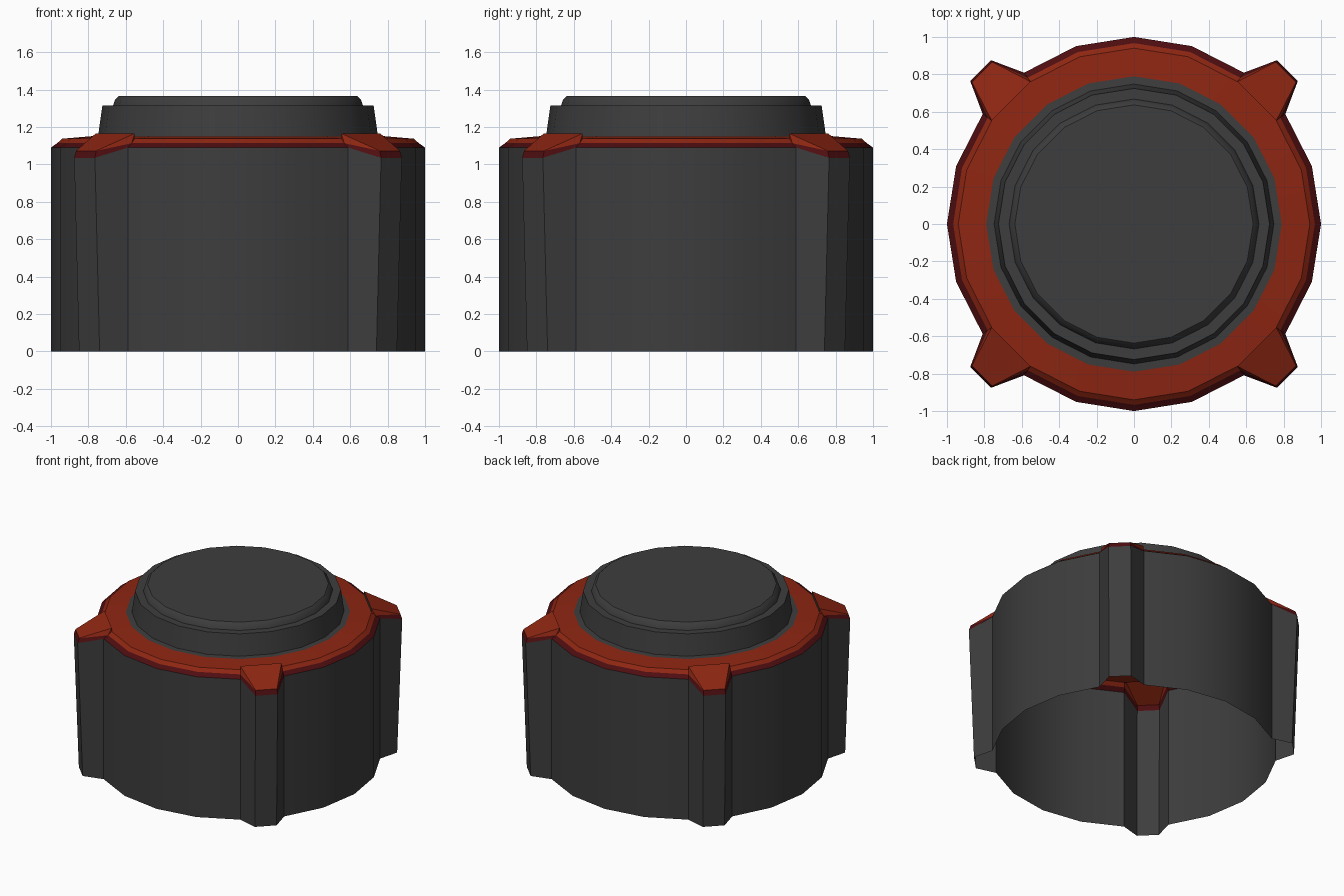
import bpy, bmesh, math

if "Cube" in bpy.data.objects:
    bpy.data.objects.remove(bpy.data.objects["Cube"])

SIDES = 20
RIBS = (2, 7, 12, 17)          # 18-degree segments replaced by a rib


def material(name, rgb):
    m = bpy.data.materials.new(name)
    m.diffuse_color = (*rgb, 1)
    m.use_nodes = True
    m.node_tree.nodes["Principled BSDF"].inputs["Base Color"].default_value = m.diffuse_color
    return m


GREY = material("dark grey", (0.047, 0.047, 0.047))
RED = material("rust red", (0.27, 0.019, 0.006))
DARK = material("deep red", (0.075, 0.004, 0.005))
MATS = [GREY, RED, DARK]


def ring_point(r, z, i):
    a = math.tau * i / SIDES
    return (r * math.cos(a), r * math.sin(a), z)


def finish(name, faces):
    """Make one object from (points, material index) faces."""
    bm = bmesh.new()
    for pts, mi in faces:
        f = bm.faces.new([bm.verts.new(p) for p in pts])
        f.material_index = mi
    bmesh.ops.remove_doubles(bm, verts=bm.verts, dist=0.0005)
    me = bpy.data.meshes.new(name)
    bm.to_mesh(me)
    bm.free()
    for m in MATS:
        me.materials.append(m)
    ob = bpy.data.objects.new(name, me)
    bpy.context.collection.objects.link(ob)
    bpy.ops.object.select_all(action='DESELECT')
    ob.select_set(True)
    bpy.context.view_layer.objects.active = ob
    bpy.ops.object.shade_smooth_by_angle(angle=math.radians(30))
    return ob


def lathe(profile, mats, skip=()):
    """Faces of a turned profile, listed bottom/outside to top/inside."""
    faces = []
    for (p, q), mi in zip(zip(profile, profile[1:]), mats):
        for i in range(SIDES):
            if i in skip:
                continue
            pts = [ring_point(*p, i), ring_point(*p, i + 1), ring_point(*q, i + 1)]
            if q[0] > 0:
                pts.append(ring_point(*q, i))
            faces.append((pts, mi))
    return faces


def turned(points, quarter):
    """Rotate points about z by quarter turns."""
    out = []
    for x, y, z in points:
        for _ in range(quarter):
            x, y = -y, x
        out.append((x, y, z))
    return out


# Profile radii and heights of the collar
WALL_TOP, EDGE, SHOULDER, INNER = (1, 1.09), (0.967, 1.113), (0.94, 1.137), (0.79, 1.15)

# Open-bottomed wall, with gaps for the ribs
body = lathe([(1, 0), WALL_TOP], [0], RIBS)

# Red collar with dark bevel
collar = lathe([WALL_TOP, EDGE, SHOULDER], [2, 1], RIBS)
collar += lathe([SHOULDER, INNER], [1])

# Four corner ribs and their sloping red caps
for k in range(4):
    a0, a1 = ring_point(1, 0, 2), ring_point(1, 0, 3)
    o0, o1 = (0.85, 0.74, 0), (0.74, 0.85, 0)
    b0, b1 = ring_point(*WALL_TOP, 2), ring_point(*WALL_TOP, 3)
    p0, p1 = (0.876, 0.765, 1.035), (0.765, 0.876, 1.035)
    e0, e1 = ring_point(*EDGE, 2), ring_point(*EDGE, 3)
    m0, m1 = (0.866, 0.758, 1.072), (0.758, 0.866, 1.072)
    s0, s1 = ring_point(*SHOULDER, 2), ring_point(*SHOULDER, 3)
    t0, t1 = (*s0[:2], 1.165), (*s1[:2], 1.165)
    for pts in ([a0, o0, p0, b0], [o0, o1, p1, p0], [o1, a1, b1, p1]):
        body.append((turned(pts, k), 0))
    for pts, mi in (([b0, p0, m0, e0], 2), ([p0, p1, m1, m0], 2), ([p1, b1, e1, m1], 2),
                    ([m0, m1, t1, t0], 1), ([e0, m0, t0], 1), ([m1, e1, t1], 1),
                    ([s0, e0, t0], 1), ([e1, s1, t1], 1), ([s1, s0, t0, t1], 0)):
        collar.append((turned(pts, k), mi))

finish("outer_wall_with_ribs", body)
finish("red_collar", collar)

# Grey neck and raised lid
finish("neck_and_lid", lathe(
    [INNER, (0.748, 1.152), (0.725, 1.315), (0.668, 1.315), (0.658, 1.345),
     (0.637, 1.365), (0, 1.365)], [0] * 6))
